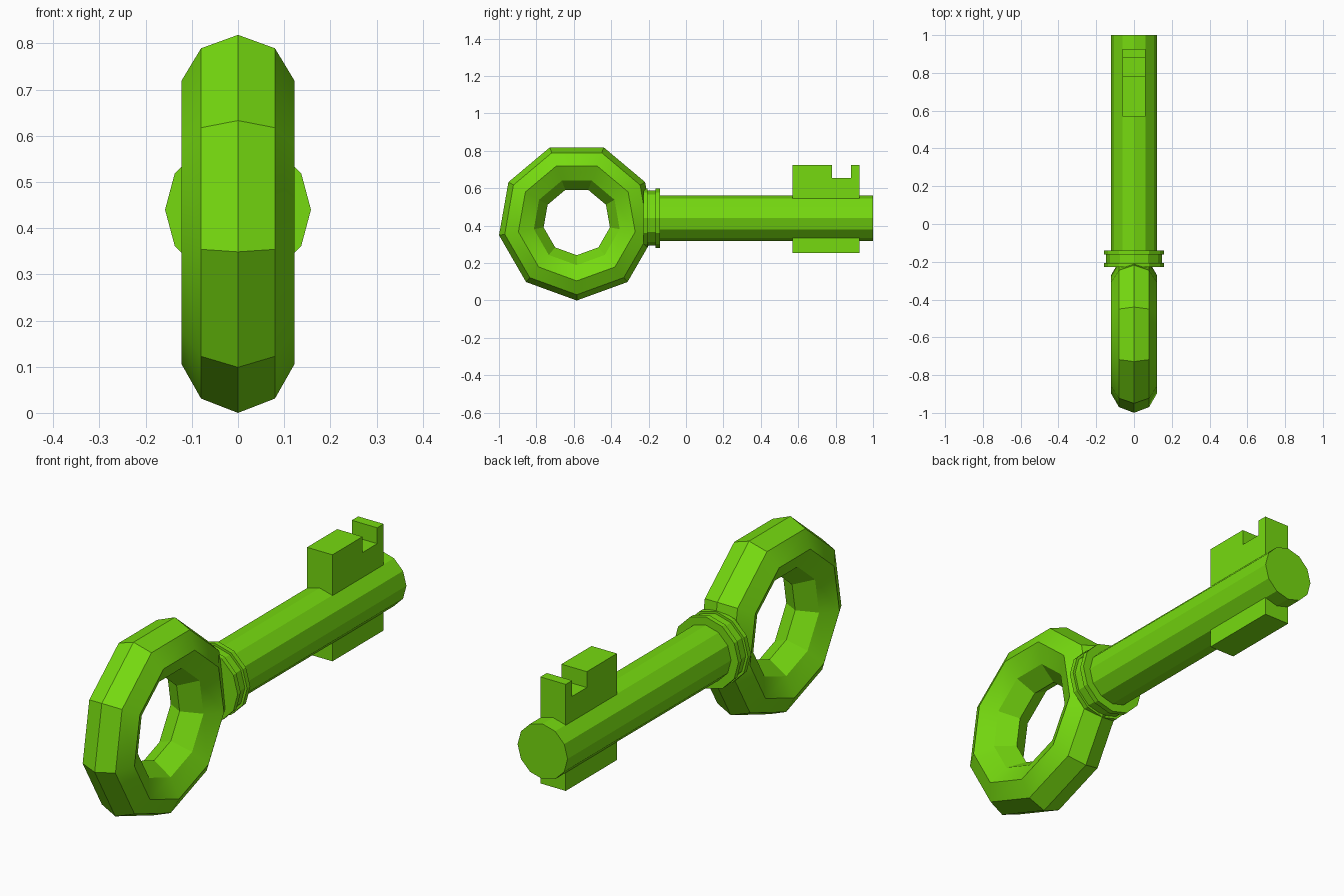
import bpy, bmesh, math
from mathutils import Vector

if "Cube" in bpy.data.objects:
    bpy.data.objects.remove(bpy.data.objects["Cube"])

green = bpy.data.materials.new("lime_green")
green.diffuse_color = (0.18, 0.70, 0.005, 1)
green.use_nodes = True
green.node_tree.nodes["Principled BSDF"].inputs["Base Color"].default_value = green.diffuse_color


def finish(name, bm):
    bmesh.ops.recalc_face_normals(bm, faces=bm.faces[:])
    mesh = bpy.data.meshes.new(name)
    bm.to_mesh(mesh)
    bm.free()
    mesh.materials.append(green)
    obj = bpy.data.objects.new(name, mesh)
    bpy.context.collection.objects.link(obj)
    return obj


def bridge(bm, a, b):
    n = len(a)
    for i in range(n):
        j = (i + 1) % n
        bm.faces.new((a[i], a[j], b[j], b[i]))


def lathe_y(name, profile, zc, sides=12):
    """Capped turned part along y; profile is (y, radius)."""
    bm = bmesh.new()
    rings = []
    for y, r in profile:
        angles = [2 * math.pi * k / sides for k in range(sides)]
        rings.append([bm.verts.new((r * math.cos(a), y, zc + r * math.sin(a))) for a in angles])
    for a, b in zip(rings, rings[1:]):
        bridge(bm, a, b)
    bm.faces.new(rings[0])
    bm.faces.new(rings[-1])
    return finish(name, bm)


def slab(name, outline, half):
    """Extrude a (y, z) outline across x."""
    bm = bmesh.new()
    a = [bm.verts.new((-half, y, z)) for y, z in outline]
    b = [bm.verts.new((half, y, z)) for y, z in outline]
    bridge(bm, a, b)
    bm.faces.new(a)
    bm.faces.new(b)
    return finish(name, bm)


# Nine-sided bow ring with an eight-sided section, one corner pointing down
section = [(0, 0.422), (0.08, 0.391), (0.122, 0.317), (0.08, 0.233),
           (0, 0.18), (-0.08, 0.233), (-0.122, 0.317), (-0.08, 0.391)]
bm = bmesh.new()
loops = []
for k in range(9):
    a = math.radians(-90 + 40 * k)
    loops.append([bm.verts.new((x, -0.584 + r * math.cos(a), 0.422 + r * math.sin(a)))
                  for x, r in section])
for k in range(9):
    bridge(bm, loops[k], loops[(k + 1) % 9])
bow = finish("bow_ring", bm)
bpy.context.view_layer.objects.active = bow
bow.select_set(True)
bpy.ops.object.shade_smooth_by_angle(angle=math.radians(30))

# Shaft and double-lipped collar
lathe_y("shaft", [(-0.15, 0.122), (1.0, 0.122)], 0.44)
lathe_y("collar", [(-0.228, 0.158), (-0.207, 0.158), (-0.207, 0.147),
                   (-0.162, 0.147), (-0.162, 0.158), (-0.14, 0.158)], 0.44)

# Notched upper bit and plain lower bit
slab("upper_bit", [(0.57, 0.535), (0.57, 0.725), (0.78, 0.725), (0.78, 0.655),
                   (0.882, 0.655), (0.882, 0.725), (0.927, 0.725), (0.927, 0.535)], 0.062)
slab("lower_bit", [(0.57, 0.255), (0.57, 0.345), (0.927, 0.345), (0.927, 0.255)], 0.062)
